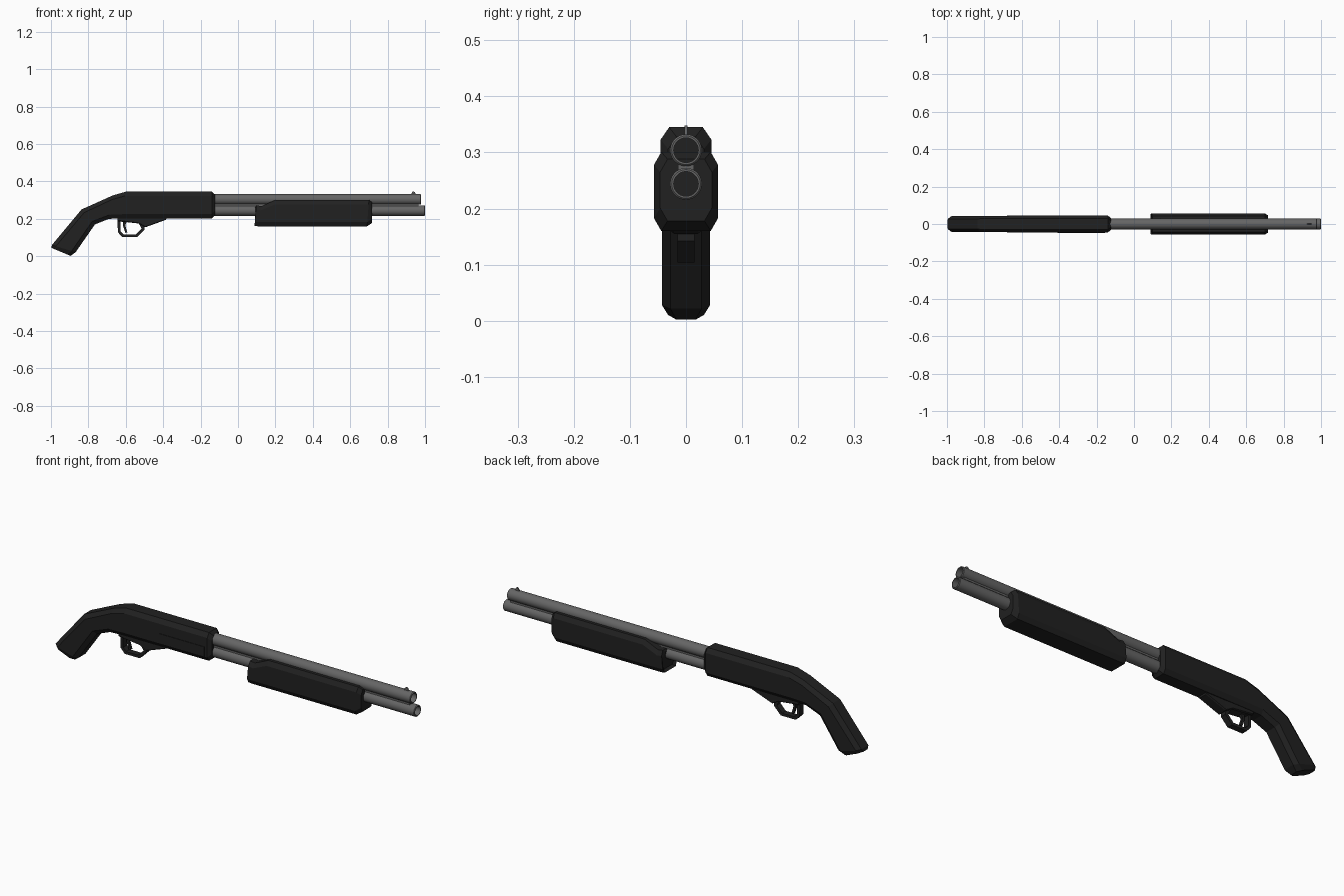
import bpy, bmesh, math
from mathutils import Vector

cube = bpy.data.objects.get("Cube")
if cube:
    bpy.data.objects.remove(cube, do_unlink=True)


def material(name, value, rough):
    mat = bpy.data.materials.new(name)
    mat.use_nodes = True
    colour = (value, value, value, 1)
    mat.diffuse_color = colour
    node = mat.node_tree.nodes["Principled BSDF"]
    node.inputs["Base Color"].default_value = colour
    node.inputs["Roughness"].default_value = rough
    return mat


black = material("matte black", 0.015, 0.7)
steel = material("grey steel", 0.13, 0.5)


def finish(name, bm, mat, smooth=False):
    bmesh.ops.recalc_face_normals(bm, faces=bm.faces)
    mesh = bpy.data.meshes.new(name)
    bm.to_mesh(mesh)
    bm.free()
    mesh.materials.append(mat)
    obj = bpy.data.objects.new(name, mesh)
    bpy.context.collection.objects.link(obj)
    if smooth:
        bpy.ops.object.select_all(action="DESELECT")
        obj.select_set(True)
        bpy.context.view_layer.objects.active = obj
        bpy.ops.object.shade_smooth_by_angle(angle=math.radians(35))
    return obj


def loft(name, stations, cut_y, cut_z, mat):
    """Skin chamfered sections given as (top, bottom, half width)."""
    bm = bmesh.new()
    rings = []
    for top, bottom, half in stations:
        top, bottom = Vector((top[0], 0, top[1])), Vector((bottom[0], 0, bottom[1]))
        f = cut_z / (top - bottom).length
        side = [(half - cut_y, 0), (half, f), (half, 1 - f), (half - cut_y, 1)]
        outline = side + [(-y, t) for y, t in reversed(side)]
        rings.append([bm.verts.new(top.lerp(bottom, t) + Vector((0, y, 0)))
                      for y, t in outline])
    for a, b in zip(rings, rings[1:]):
        for i in range(len(a)):
            j = (i + 1) % len(a)
            bm.faces.new((a[i], a[j], b[j], b[i]))
    bm.faces.new(rings[0])
    bm.faces.new(rings[-1])
    return finish(name, bm, mat)


def extrude(name, outline, half, mat, hole=None, y=0):
    """Side profile thickened in y; with a hole it becomes a closed frame."""
    bm = bmesh.new()

    def layer(points, off):
        return [bm.verts.new((x, y + off, z)) for x, z in points]

    loops = [(layer(p, -half), layer(p, half)) for p in (outline, hole) if p]
    n = len(outline)
    for near, far in loops:
        for i in range(n):
            j = (i + 1) % n
            bm.faces.new((near[i], near[j], far[j], far[i]))
    for k in range(2):
        if hole:
            a, b = loops[0][k], loops[1][k]
            for i in range(n):
                j = (i + 1) % n
                bm.faces.new((a[i], a[j], b[j], b[i]))
        else:
            bm.faces.new(loops[0][k])
    return finish(name, bm, mat)


def tube(name, x0, x1, z, outer, inner, sides=28):
    """Open-ended pipe along x with a small chamfer on the front lip."""
    bm = bmesh.new()
    lip = 0.003
    profile = [(x0, inner), (x0, outer), (x1 - lip, outer),
               (x1, outer - lip), (x1, inner)]
    rings = []
    for x, r in profile:
        angles = [math.tau * i / sides for i in range(sides)]
        rings.append([bm.verts.new((x, r * math.cos(a), z + r * math.sin(a)))
                      for a in angles])
    for a, b in zip(rings, rings[1:] + rings[:1]):
        for i in range(sides):
            j = (i + 1) % sides
            bm.faces.new((a[i], a[j], b[j], b[i]))
    return finish(name, bm, steel, True)


# Grip and receiver in one chamfered body
loft("receiver_and_grip", [
    ((-0.998, 0.045), (-0.895, 0.002), 0.032),
    ((-0.995, 0.06), (-0.868, 0.022), 0.043),
    ((-0.837, 0.25), (-0.765, 0.17), 0.043),
    ((-0.67, 0.325), (-0.69, 0.2), 0.044),
    ((-0.60, 0.345), (-0.62, 0.203), 0.045),
    ((-0.14, 0.345), (-0.14, 0.203), 0.045),
    ((-0.123, 0.328), (-0.123, 0.22), 0.032),
], 0.015, 0.022, black)

# Ejection port cover on the right side
extrude("ejection_port", [(-0.41, 0.225), (-0.155, 0.225), (-0.155, 0.275), (-0.41, 0.275)],
        0.002, black, y=-0.0455)

# Barrel, magazine tube and the strip joining them
tube("barrel", -0.13, 0.978, 0.304, 0.0285, 0.022)
tube("magazine_tube", -0.13, 1.0, 0.244, 0.0285, 0.022)
extrude("joining_strip", [(-0.13, 0.27), (0.965, 0.27), (0.965, 0.279), (-0.13, 0.279)],
        0.014, steel)

# Front sight
extrude("front_sight", [(0.925, 0.33), (0.93, 0.342), (0.938, 0.348), (0.946, 0.342), (0.95, 0.33)],
        0.003, steel)

# Sliding fore-end
loft("fore_end", [
    ((0.092, 0.262), (0.10, 0.172), 0.046),
    ((0.098, 0.272), (0.088, 0.162), 0.057),
    ((0.125, 0.268), (0.11, 0.16), 0.057),
    ((0.20, 0.301), (0.20, 0.16), 0.057),
    ((0.70, 0.301), (0.69, 0.16), 0.057),
    ((0.717, 0.288), (0.717, 0.178), 0.046),
], 0.013, 0.023, black)

# Trigger group
loft("guard_base", [
    ((-0.645, 0.215), (-0.645, 0.188), 0.028),
    ((-0.54, 0.215), (-0.53, 0.175), 0.028),
    ((-0.49, 0.215), (-0.495, 0.155), 0.026),
    ((-0.38, 0.215), (-0.385, 0.195), 0.026),
], 0.005, 0.004, black)
extrude("trigger_guard",
        [(-0.645, 0.2), (-0.642, 0.128), (-0.62, 0.104), (-0.537, 0.104), (-0.5, 0.142), (-0.5, 0.2)],
        0.015, black,
        [(-0.628, 0.185), (-0.628, 0.134), (-0.612, 0.117), (-0.545, 0.117), (-0.515, 0.148), (-0.532, 0.178)])
extrude("trigger",
        [(-0.615, 0.195), (-0.59, 0.195), (-0.603, 0.165), (-0.592, 0.128), (-0.602, 0.125), (-0.614, 0.16)],
        0.007, black)
